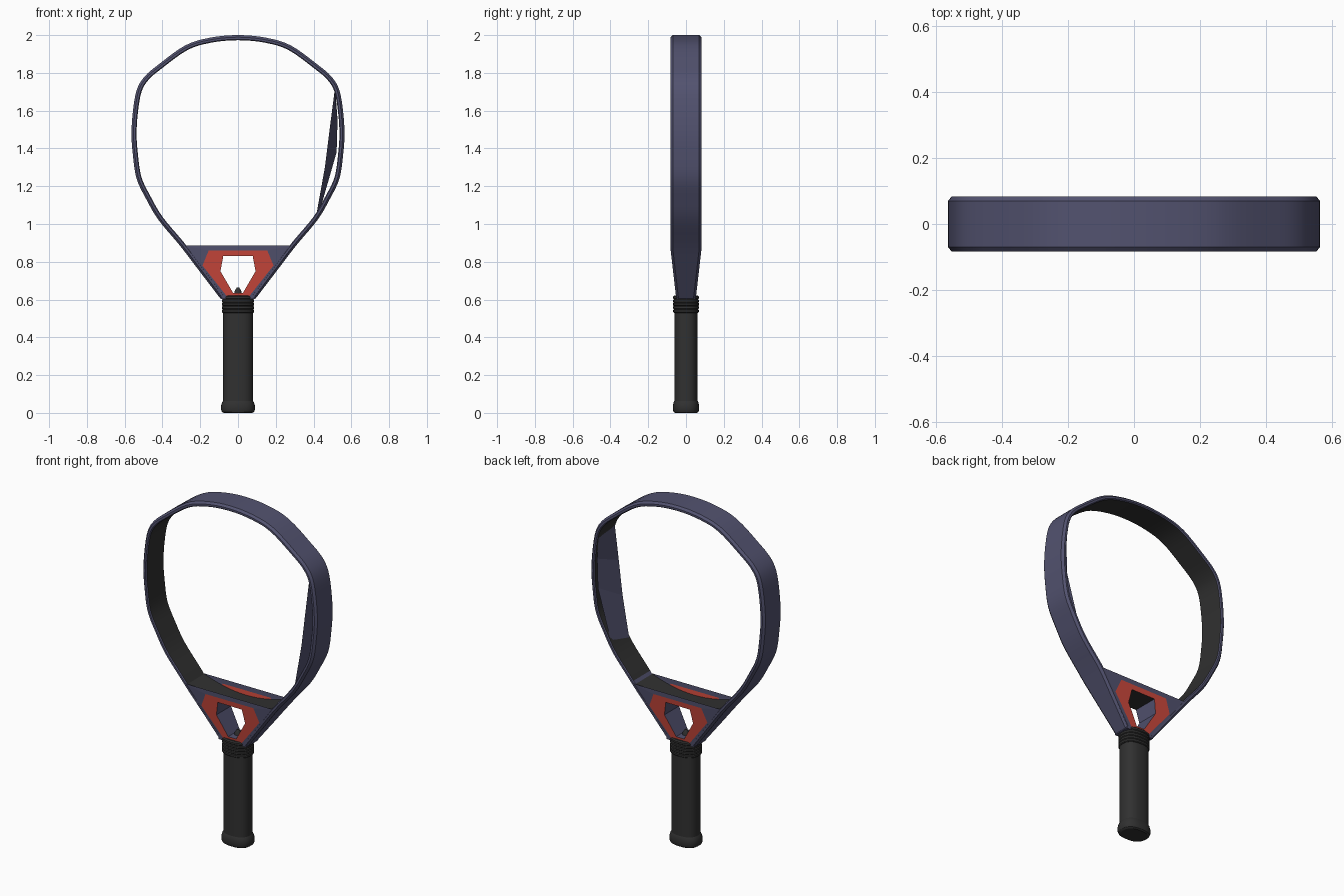
import bpy, bmesh, math
from mathutils import Vector

if "Cube" in bpy.data.objects:
    bpy.data.objects.remove(bpy.data.objects["Cube"])


def material(name, rgb):
    m = bpy.data.materials.new(name)
    m.use_nodes = True
    m.diffuse_color = (*rgb, 1)
    m.node_tree.nodes["Principled BSDF"].inputs["Base Color"].default_value = (*rgb, 1)
    return m


NAVY = material("slate navy", (0.085, 0.085, 0.16))
DARK = material("charcoal", (0.03, 0.03, 0.03))
RED = material("warm red", (0.6, 0.065, 0.045))


def add_object(name, bm, mats, smooth=True):
    mesh = bpy.data.meshes.new(name)
    bm.normal_update()
    bm.to_mesh(mesh)
    bm.free()
    ob = bpy.data.objects.new(name, mesh)
    bpy.context.collection.objects.link(ob)
    for m in mats:
        mesh.materials.append(m)
    if smooth:
        bpy.ops.object.select_all(action='DESELECT')
        ob.select_set(True)
        bpy.context.view_layer.objects.active = ob
        bpy.ops.object.shade_smooth_by_angle(angle=math.radians(30))
    return ob


def loft(bm, rings, closed=True, rule=None):
    """Join rows of points with quads; rule(i, j) picks the material."""
    rows = [[bm.verts.new(p) for p in ring] for ring in rings]
    n = len(rows[0])
    for i, (a, b) in enumerate(zip(rows, rows[1:])):
        for j in range(n if closed else n - 1):
            k = (j + 1) % n
            f = bm.faces.new((a[j], a[k], b[k], b[j]))
            f.material_index = rule(i, j) if rule else 0
    return rows


def half_depth(z):
    t = min(max((z - 0.6) / 0.27, 0), 1)
    return 0.052 + 0.031 * t


def catmull(pts, steps):
    out = []
    for i in range(len(pts) - 1):
        p0, p1, p2, p3 = (pts[min(max(i + k, 0), len(pts) - 1)] for k in (-1, 0, 1, 2))
        for s in range(steps):
            t = s / steps
            out.append(0.5 * (2 * p1 + (p2 - p0) * t + (2 * p0 - 5 * p1 + 4 * p2 - p3) * t * t
                              + (3 * p1 - p0 - 3 * p2 + p3) * t ** 3))
    return out + [pts[-1]]


# Frame: chamfered band swept along the head outline
half = [(0.093, 0.605), (0.2, 0.745), (0.307, 0.885), (0.42, 1.02), (0.485, 1.13),
        (0.537, 1.24), (0.557, 1.37), (0.564, 1.48), (0.556, 1.6), (0.536, 1.71),
        (0.495, 1.78), (0.42, 1.845), (0.28, 1.945), (0.15, 1.986)]
outline = [Vector(p) for p in half] + [Vector((0, 2))]
outline += [Vector((-x, z)) for x, z in reversed(half)]
path = catmull(outline, 4)
rings = []
for i, p in enumerate(path):
    t = (path[min(i + 1, len(path) - 1)] - path[max(i - 1, 0)]).normalized()
    inward = Vector((-t.y, t.x))
    d = half_depth(p.y)
    section = [(0, -d + 0.013), (0.011, -d), (0.022, -d), (0.027, -d + 0.006),
               (0.027, d - 0.006), (0.022, d), (0.011, d), (0, d - 0.013)]
    rings.append([(p.x + inward.x * o, y, p.y + inward.y * o) for o, y in section])
bm = bmesh.new()
rows = loft(bm, rings, rule=lambda i, j: int(j == 3 and path[i].y > 0.87))
bm.faces.new(rows[0])
bm.faces.new(rows[-1][::-1])
bmesh.ops.recalc_face_normals(bm, faces=bm.faces)
add_object("frame_band", bm, [NAVY, DARK])


def mirrored(points):
    return points + [(-x, z) for x, z in reversed(points)]


# Throat plates: navy border, red ring and an open window, front and back
border = mirrored([(0.292, 0.887), (0.228, 0.8), (0.083, 0.605)])
ring_edge = mirrored([(0.155, 0.86), (0.188, 0.78), (0.055, 0.612)])
window = mirrored([(0.078, 0.83), (0.093, 0.75), (0.026, 0.635)])
for name, side in (("front", -1), ("back", 1)):
    bm = bmesh.new()
    loft(bm, [[(x, side * (half_depth(z) - 0.002), z) for x, z in loop]
              for loop in (border, ring_edge, window)], rule=lambda i, j: i)
    for f in bm.faces:
        f.normal_update()
        if f.normal.y * side < 0:
            f.normal_flip()
    add_object(name + "_throat_plate", bm, [NAVY, RED], smooth=False)

# Window tunnel: navy walls under a dark ceiling
bm = bmesh.new()
loft(bm, [[(x, s * (half_depth(z) - 0.002), z) for x, z in window] for s in (-1, 1)],
     rule=lambda i, j: int(j == len(window) - 1))
add_object("window_tunnel", bm, [NAVY, DARK], smooth=False)

# Bridge: sagging inner strip that closes the head above the throat
bm = bmesh.new()
arc = []
for i in range(17):
    u = i / 8 - 1
    arc.append((0.285 * u, 0.836 + 0.054 * u * u))
loft(bm, [[(x, s * (half_depth(z) - 0.004), z) for x, z in arc] for s in (-1, 1)], closed=False)
add_object("throat_bridge", bm, [DARK])

# Throat floor over the handle
bm = bmesh.new()
bmesh.ops.create_cube(bm, size=1)
for v in bm.verts:
    v.co = (v.co.x * 0.18, v.co.y * 0.1, 0.608 + v.co.z * 0.012)
add_object("throat_floor", bm, [NAVY], smooth=False)

# Loose twisted panel inside the left rim
bm = bmesh.new()
front_edge = [(0.512, 1.71), (0.485, 1.5), (0.46, 1.3), (0.415, 1.05)]
back_edge = [(0.515, 1.71), (0.527, 1.55), (0.522, 1.38), (0.43, 1.06)]
loft(bm, [[(x, y, z) for x, z in edge] for edge, y in ((front_edge, -0.07), (back_edge, 0.07))],
     closed=False)
add_object("inner_side_panel", bm, [NAVY], smooth=False)


def turned(name, profile, mat, sides=40):
    """Rounded oval solid from (half width, half depth, height) steps."""
    bm = bmesh.new()
    rings = []
    for rx, ry, z in profile:
        ring = []
        for k in range(sides):
            a = 2 * math.pi * k / sides
            c, s = math.cos(a), math.sin(a)
            ring.append((rx * math.copysign(abs(c) ** 0.8, c),
                         ry * math.copysign(abs(s) ** 0.8, s), z))
        rings.append(ring)
    rows = loft(bm, rings)
    bm.faces.new(rows[0][::-1])
    bm.faces.new(rows[-1])
    add_object(name, bm, [mat])


# Handle: grip, flared butt cap, ribbed collar and a small peg on top
turned("grip", [(0.079, 0.062, 0.04), (0.079, 0.062, 0.54)], DARK)
turned("butt_cap", [(0.076, 0.058, 0), (0.085, 0.066, 0.006), (0.09, 0.07, 0.018),
                    (0.089, 0.069, 0.04), (0.084, 0.066, 0.056), (0.079, 0.062, 0.064)], DARK)
ribs = []
for i in range(5):
    z = 0.53 + i * 0.018
    ribs += [(0.081, 0.064, z), (0.085, 0.068, z + 0.004), (0.085, 0.068, z + 0.014)]
turned("collar", ribs + [(0.081, 0.062, 0.622)], DARK)
turned("collar_peg", [(0.02, 0.02, 0.61), (0.018, 0.018, 0.645), (0.006, 0.006, 0.665)], DARK, 12)
